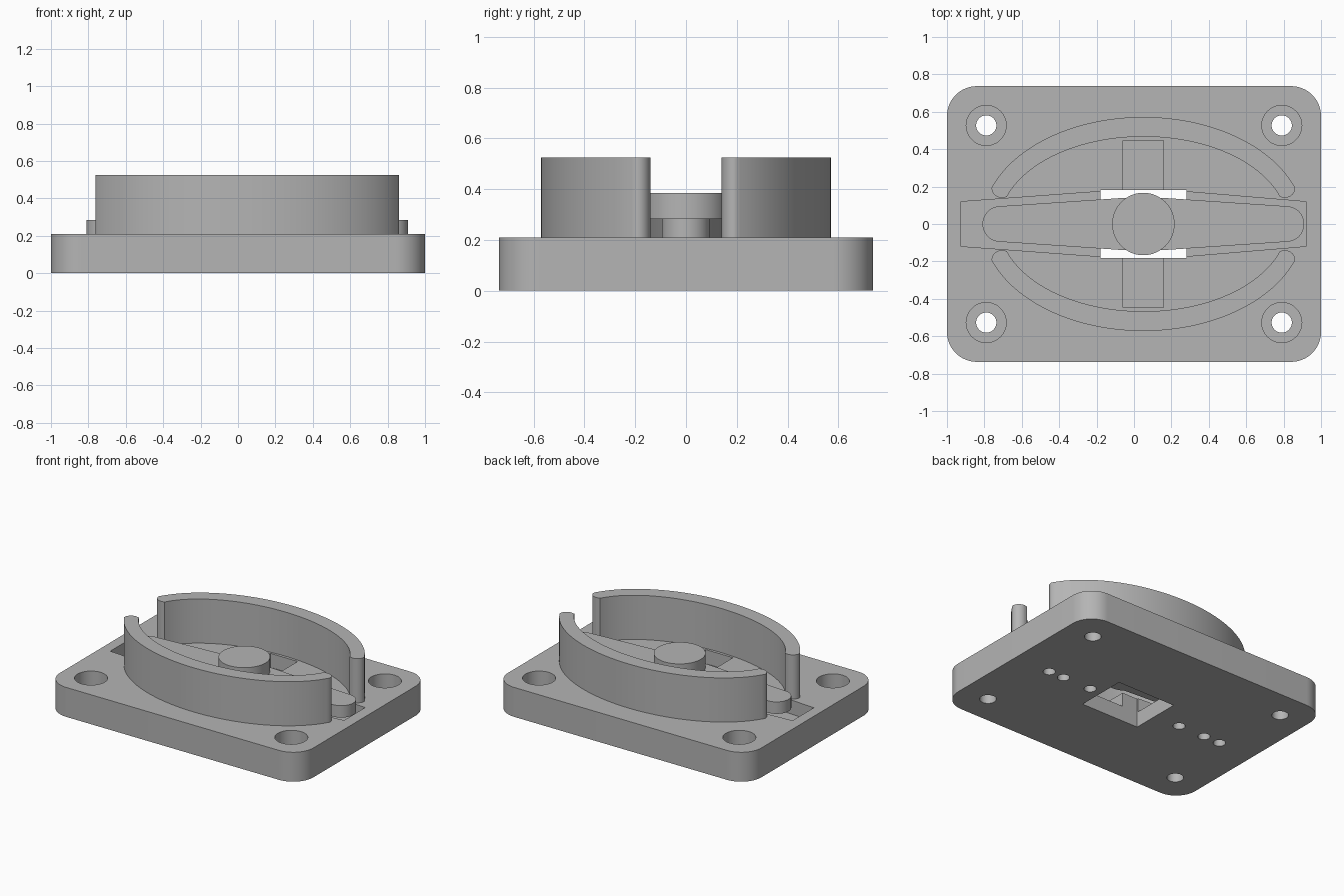
import bpy, bmesh, math

if "Cube" in bpy.data.objects:
    bpy.data.objects.remove(bpy.data.objects["Cube"], do_unlink=True)

grey = bpy.data.materials.new("plain grey")
grey.use_nodes = True
COLOUR = (0.46, 0.46, 0.46, 1)
grey.diffuse_color = COLOUR
grey.node_tree.nodes["Principled BSDF"].inputs["Base Color"].default_value = COLOUR

CX = 0.05            # centre of the horn, slots and walls
TOP = 0.21           # top of the plate
FLOOR = 0.11         # floor of the recesses
OVER = 0.3           # cutters run past the surfaces


def arc(cx, cy, rx, ry, start, end, n):
    """Points along an elliptical arc, angles in degrees."""
    angles = [math.radians(start + (end - start) * i / n) for i in range(n + 1)]
    return [(cx + rx * math.cos(a), cy + ry * math.sin(a)) for a in angles]


def prism(name, outline, z0, z1):
    """Extrude a closed outline from z0 to z1."""
    bm = bmesh.new()
    face = bm.faces.new([bm.verts.new((x, y, z0)) for x, y in outline])
    grown = bmesh.ops.extrude_face_region(bm, geom=[face])
    verts = [v for v in grown["geom"] if isinstance(v, bmesh.types.BMVert)]
    bmesh.ops.translate(bm, verts=verts, vec=(0, 0, z1 - z0))
    bmesh.ops.recalc_face_normals(bm, faces=bm.faces)
    mesh = bpy.data.meshes.new(name)
    bm.to_mesh(mesh)
    bm.free()
    mesh.materials.append(grey)
    obj = bpy.data.objects.new(name, mesh)
    bpy.context.collection.objects.link(obj)
    return obj


def disc(x, y, r, n=48):
    return arc(x, y, r, r, 0, 360, n)[:-1]


def box(x0, x1, y0, y1):
    return [(x0, y0), (x1, y0), (x1, y1), (x0, y1)]


def activate(obj):
    bpy.ops.object.select_all(action="DESELECT")
    obj.select_set(True)
    bpy.context.view_layer.objects.active = obj


def modify(obj, other, operation):
    """Apply a boolean and discard the helper."""
    mod = obj.modifiers.new(operation.lower(), "BOOLEAN")
    mod.operation, mod.solver, mod.object = operation, "EXACT", other
    activate(obj)
    bpy.ops.object.modifier_apply(modifier=mod.name)
    bpy.data.objects.remove(other, do_unlink=True)


def cut(obj, outline, z0, z1=OVER):
    modify(obj, prism("cutter", outline, z0, z1), "DIFFERENCE")


def smooth(obj):
    activate(obj)
    bpy.ops.object.shade_smooth_by_angle(angle=math.radians(30))


# Base plate with rounded corners
R, HX, HY = 0.16, 1.0, 0.737
outline = []
for i, (sx, sy) in enumerate([(1, 1), (-1, 1), (-1, -1), (1, -1)]):
    outline += arc(sx * (HX - R), sy * (HY - R), R, R, 90 * i, 90 * i + 90, 16)
plate = prism("base_plate", outline, 0, TOP)

# Counterbored screw holes
for sx in (-1, 1):
    for sy in (-1, 1):
        cut(plate, disc(sx * 0.79, sy * 0.527, 0.054), -OVER)
        cut(plate, disc(sx * 0.79, sy * 0.527, 0.107), 0.08)

# Tapered channel, cross slots and central window
cut(plate, [(-0.925, -0.119), (CX - 0.12, -0.182), (CX + 0.12, -0.182), (0.92, -0.119),
            (0.92, 0.119), (CX + 0.12, 0.182), (CX - 0.12, 0.182), (-0.925, 0.119)], FLOOR)
cut(plate, box(CX - 0.108, CX + 0.108, -0.447, 0.447), FLOOR)
cut(plate, box(CX - 0.23, CX + 0.23, -0.183, 0.183), -OVER)

# Small holes under the arms
for x in (-0.72, -0.59, -0.38, 0.37, 0.595, 0.715):
    cut(plate, disc(x, 0, 0.04, 32), -OVER)
smooth(plate)

# Two curved walls with rounded ends
for name, s in (("back_wall", 1), ("front_wall", -1)):
    outer = arc(CX, 0, 0.862, 0.572, 22, 158, 72)
    inner = arc(CX, 0, 0.768, 0.467, 162, 18, 72)
    cap = arc(CX - 0.755, 0.19, 0.056, 0.05, 172, 270, 10)
    mirrored = [(2 * CX - x, y) for x, y in reversed(cap)]
    wall = prism(name, [(x, s * y) for x, y in outer + cap + inner + mirrored], TOP, 0.525)
    smooth(wall)

# Double-ended horn with a round hub
horn = prism("horn_arm",
             arc(0.815, 0, 0.095, 0.095, -84, 84, 24) + [(CX + 0.1, 0.14), (CX - 0.1, 0.14)]
             + arc(-0.715, 0, 0.095, 0.095, 96, 264, 24) + [(CX - 0.1, -0.14), (CX + 0.1, -0.14)],
             0.2, 0.285)
modify(horn, prism("hub", disc(CX, 0, 0.167, 64), 0.2, 0.385), "UNION")
smooth(horn)
